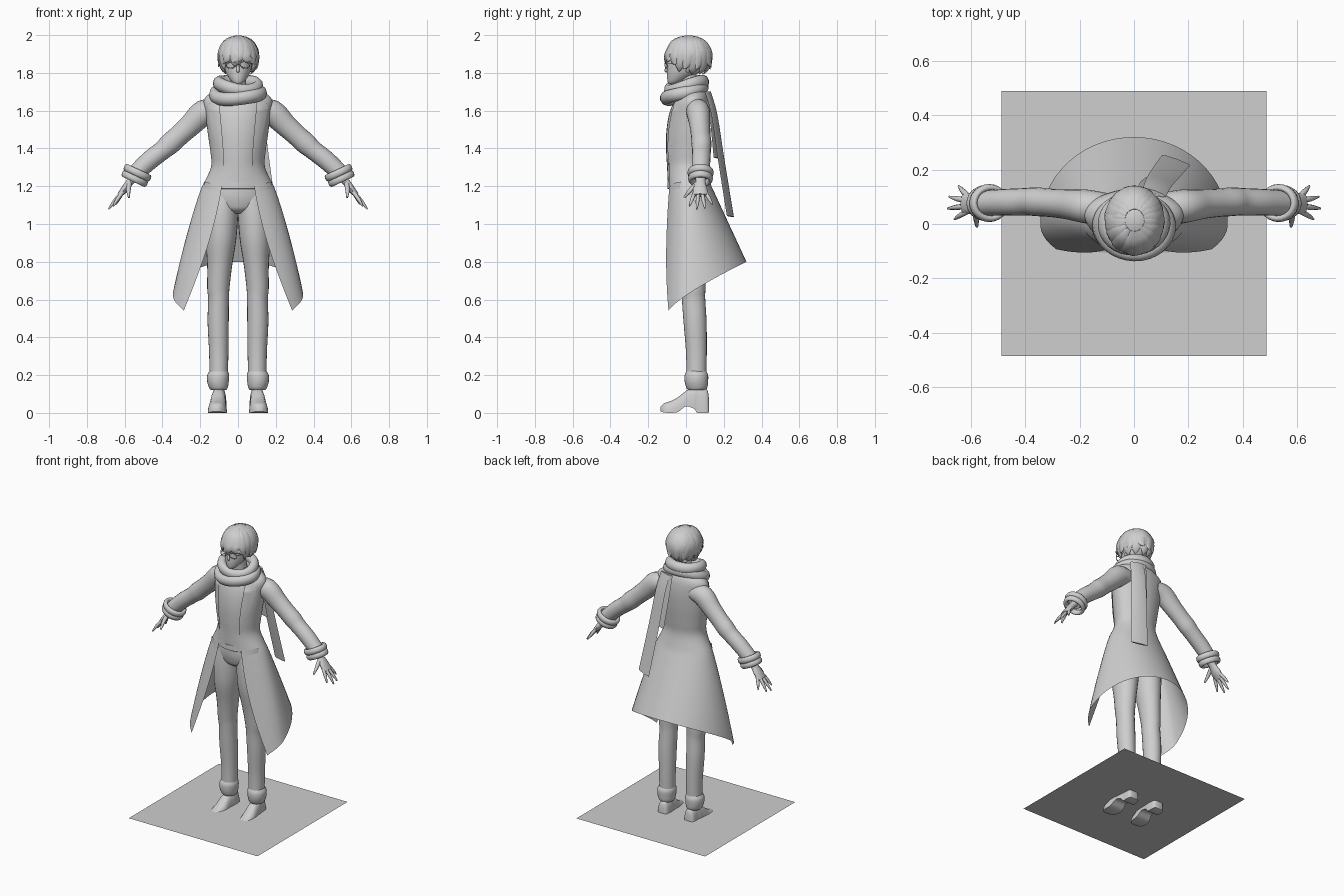
import bpy, bmesh, math, random
from mathutils import Vector, Matrix

if "Cube" in bpy.data.objects:
    bpy.data.objects.remove(bpy.data.objects["Cube"])

random.seed(4)
grey = bpy.data.materials.new("plain_grey")
grey.diffuse_color = (0.62, 0.62, 0.62, 1)
grey.use_nodes = True
grey.node_tree.nodes["Principled BSDF"].inputs["Base Color"].default_value = grey.diffuse_color


def finish(name, bm, angle=50):
    """Turn a bmesh into a smooth shaded object."""
    bmesh.ops.remove_doubles(bm, verts=bm.verts, dist=0.0002)
    bmesh.ops.recalc_face_normals(bm, faces=bm.faces)
    me = bpy.data.meshes.new(name)
    bm.to_mesh(me)
    bm.free()
    me.materials.append(grey)
    ob = bpy.data.objects.new(name, me)
    bpy.context.collection.objects.link(ob)
    bpy.ops.object.select_all(action='DESELECT')
    ob.select_set(True)
    bpy.context.view_layer.objects.active = ob
    bpy.ops.object.shade_smooth_by_angle(angle=math.radians(angle))
    return ob


def loft(name, rings, closed=True, caps=True, angle=50):
    """Skin a list of equal-length point rings."""
    bm = bmesh.new()
    vs = [[bm.verts.new(p) for p in r] for r in rings]
    n = len(rings[0])
    for a, b in zip(vs, vs[1:]):
        for i in range(n if closed else n - 1):
            j = (i + 1) % n
            bm.faces.new((a[i], a[j], b[j], b[i]))
    if closed and caps:
        bm.faces.new(vs[0])
        bm.faces.new(vs[-1])
    return finish(name, bm, angle)


def spline(rows, k=4):
    """Catmull-Rom refinement of tuples."""
    out = []
    for i in range(len(rows) - 1):
        p0, p1, p2, p3 = (rows[max(0, i - 1)], rows[i], rows[i + 1], rows[min(len(rows) - 1, i + 2)])
        for s in range(k):
            t = s / k
            out.append(tuple(0.5 * (2 * b + (c - a) * t + (2 * a - 5 * b + 4 * c - d) * t * t
                                    + (3 * b - a - 3 * c + d) * t ** 3)
                             for a, b, c, d in zip(p0, p1, p2, p3)))
    return out + [tuple(rows[-1])]


def stack(name, rows, n=24, k=4, side=1):
    """Vertical body from rows of z, cx, cy, rx, ry."""
    return loft(name, [[(side * (cx + rx * math.sin(2 * math.pi * i / n)),
                         cy - ry * math.cos(2 * math.pi * i / n), z) for i in range(n)]
                       for z, cx, cy, rx, ry in spline(rows, k)])


def tube(name, rows, ref=(0, 1, 0), n=14, k=4, side=1):
    """Tube along rows of x, y, z, width (along ref), thickness."""
    rows = spline(rows, k)
    pts = [Vector(r[:3]) for r in rows]
    rings = []
    for i, r in enumerate(rows):
        d = (pts[min(i + 1, len(pts) - 1)] - pts[max(i - 1, 0)]).normalized()
        u = Vector(ref)
        u = (u - d * u.dot(d)).normalized()
        v = d.cross(u)
        ring = [pts[i] + u * math.cos(2 * math.pi * j / n) * r[3] + v * math.sin(2 * math.pi * j / n) * r[4]
                for j in range(n)]
        rings.append([(side * p.x, p.y, p.z) for p in ring])
    return loft(name, rings)


def ring(name, c, axis, rx, ry, minor_r, minor_z, n=32, m=10, wave=0):
    """Elliptical torus about an axis."""
    q = Vector((0, 0, 1)).rotation_difference(Vector(axis)).to_matrix()
    rings = []
    for i in range(n + 1):
        a = 2 * math.pi * i / n
        rings.append([Vector(c) + q @ Vector((
            (rx + minor_r * math.cos(b)) * math.sin(a), -(ry + minor_r * math.cos(b)) * math.cos(a),
            minor_z * math.sin(b) + wave * math.sin(a * 2 + 0.6)))
            for b in (2 * math.pi * j / m for j in range(m))])
    return loft(name, rings, caps=False)


# ground plate
bm = bmesh.new()
bmesh.ops.create_grid(bm, x_segments=1, y_segments=1, size=0.487)
bmesh.ops.translate(bm, verts=bm.verts, vec=(0, 0.002, 0.055))
finish("ground_plate", bm)

# coat upper rows: z, rx, front ry, back ry, cy, half opening
COAT = spline([(1.72, .07, .05, .06, .04, .055), (1.69, .15, .07, .075, .04, .095),
               (1.65, .182, .10, .09, .035, .10), (1.58, .172, .125, .10, .03, .095),
               (1.48, .16, .135, .10, .025, .085), (1.38, .146, .13, .095, .02, .078),
               (1.30, .143, .12, .095, .015, .074), (1.20, .19, .115, .12, .015, .085)], 4)


def oval(a, rx, rf, rb, cy):
    c = math.cos(a)
    return rx * math.sin(a), cy - (rf if c > 0 else rb) * c


def lerp(a, b, t):
    return a + (b - a) * t


def hem_z(y):
    return 0.54 + 0.26 * (max(0, y + 0.093) / 0.413) ** 0.78


N = 40
A1, A2 = math.asin(.085 / .19), 0.98
coat = []
for z, rx, rf, rb, cy, g in COAT:
    a0 = math.asin(min(0.95, g / rx))
    coat.append([(*oval(lerp(a0, 2 * math.pi - a0, i / N), rx, rf, rb, cy), z) for i in range(N + 1)])
for k in range(1, 17):
    t = k / 16
    a0 = lerp(A1, A2, t ** 1.5)
    row = []
    for i in range(N + 1):
        a = lerp(a0, 2 * math.pi - a0, i / N)
        x, y = oval(a, lerp(.19, .345, t ** .9), lerp(.115, .166, t), lerp(.12, .32, t), lerp(.015, 0, t))
        hy = oval(lerp(A2, 2 * math.pi - A2, i / N), .345, .166, .32, 0)[1]
        row.append((x, y, lerp(1.2, hem_z(hy), t)))
    coat.append(row)
loft("long_coat", coat, closed=False)

# vest under the coat
loft("vest", [[(*oval(2 * math.pi * i / 32, rx * .94, rf * .96, rb * .93, cy), z) for i in range(32)]
              for z, rx, rf, rb, cy, g in COAT])


def coat_front(x, z):
    """Front surface of the coat."""
    r = min(COAT, key=lambda q: abs(q[0] - z))
    return r[4] - r[2] * math.sqrt(max(0.02, 1 - (x / r[1]) ** 2))


for s in (1, -1):
    # lapels: z, inner x, outer x
    rows = [(1.675, .092, .125), (1.64, .096, .15), (1.61, .097, .158), (1.605, .096, .13), (1.595, .095, .155),
            (1.52, .088, .14), (1.42, .079, .112), (1.31, .073, .08)]
    loft("lapel", [[(s * x, coat_front(x, z) - .006, z) for x in (lerp(a, b, i / 4) for i in range(5))]
                   for z, a, b in rows], closed=False)
    # pocket flaps
    loft("pocket_flap", [[(s * x, coat_front(x, 1.2) - d, z + (x - .1) * .25) for x in (.11, .13, .15, .165, .177)]
                         for z, d in ((1.205, .002), (1.17, .006))], closed=False)
    # sleeve
    tube("sleeve", [(.11, .055, 1.60, .06, .055), (.18, .065, 1.59, .062, .068), (.25, .073, 1.525, .055, .060),
                    (.31, .078, 1.47, .052, .056), (.36, .082, 1.425, .053, .057), (.40, .082, 1.39, .050, .051),
                    (.47, .08, 1.335, .049, .05), (.545, .077, 1.265, .047, .046)], n=20, side=s)
    # rolled cuff
    ax = Vector((.42, 0, -.9)).normalized()
    for d, r in ((-.018, .06), (.016, .056)):
        c = Vector((.54, .077, 1.255)) + ax * d
        ring("rolled_cuff", (s * c.x, c.y, c.z), (s * ax.x, 0, ax.z), r + .005, r - .003, .013, .02, n=24)
    # hand
    tube("palm", [(.53, .077, 1.27, .028, .024), (.57, .077, 1.225, .026, .02), (.60, .075, 1.185, .038, .019),
                  (.628, .075, 1.152, .036, .013)], n=12, side=s)
    for y0, y1, x1, z1 in ((.047, .018, .66, 1.095), (.066, .057, .685, 1.078),
                           (.085, .10, .68, 1.083), (.102, .14, .645, 1.105)):
        tube("finger", [(.61, y0, 1.17, .010, .010), (lerp(.61, x1, .55), lerp(y0, y1, .5), lerp(1.17, z1, .5), .010, .010),
                        (x1, y1, z1, .004, .004)], n=8, side=s)
    tube("thumb", [(.575, .06, 1.215, .013, .013), (.58, .025, 1.18, .012, .012), (.578, -.01, 1.14, .005, .005)],
         ref=(1, 0, 0), n=8, side=s)
    # trouser leg and turned-up hem
    stack("trouser_leg", [(1.16, .07, .018, .075, .09), (1.05, .084, .02, .085, .1), (.92, .09, .02, .081, .095),
                          (.78, .097, .03, .066, .078), (.66, .104, .037, .059, .066), (.60, .103, .04, .055, .062),
                          (.48, .105, .048, .056, .061), (.32, .102, .055, .051, .055), (.19, .102, .055, .049, .053)], side=s)
    stack("trouser_cuff", [(.225, .102, .055, .046, .05), (.20, .105, .055, .058, .062), (.165, .106, .055, .057, .062),
                           (.135, .104, .057, .05, .056), (.122, .104, .057, .042, .046)], k=4, side=s)
    # shoe: y, cx, half width, bottom, top
    shoe = spline([(.122, .10, .025, .004, .07), (.11, .10, .038, 0, .13), (.06, .10, .041, 0, .145),
                   (.045, .102, .041, .02, .14), (.0, .105, .042, .035, .118), (-.04, .107, .048, .006, .086),
                   (-.08, .11, .05, 0, .064), (-.115, .112, .04, .002, .052), (-.135, .113, .018, .008, .032)], 3)
    loft("shoe", [[(s * (cx + w * math.copysign(abs(math.cos(a)) ** .6, math.cos(a))), y,
                    lerp(b, t, math.sin(a))) for a in (math.pi * j / 9 for j in range(10))]
                  for y, cx, w, b, t in shoe], angle=40)

# hips and belt
stack("trouser_hips", [(1.22, 0, .015, .13, .105), (1.15, 0, .015, .15, .105), (1.10, 0, .018, .14, .098),
                       (1.075, 0, .02, .10, .088), (1.055, 0, .02, .03, .06)], n=32)
stack("belt", [(1.225, 0, .015, .14, .108), (1.222, 0, .015, .145, .113), (1.188, 0, .015, .15, .114),
               (1.184, 0, .015, .145, .108)], n=32, k=1)

# scarf wraps and hanging tails
ring("scarf_lower_wrap", (0, -.008, 1.692), (-.04, -.32, 1), .122, .102, .032, .036, wave=.006)
ring("scarf_upper_wrap", (0, .002, 1.735), (.08, -.26, 1), .104, .092, .03, .036, wave=-.006)
for name, rows in (("long_scarf_tail", [(.075, .115, 1.70, .045, .008), (.09, .15, 1.58, .048, .007),
                                        (.115, .185, 1.35, .052, .006), (.155, .235, 1.04, .055, .005)]),
                   ("short_scarf_tail", [(.05, .115, 1.70, .04, .008), (.06, .14, 1.55, .04, .006),
                                         (.085, .16, 1.35, .04, .005)])):
    tube(name, rows, ref=(1, -.35, 0), n=8)

# neck, head, ears, nose
stack("neck", [(1.66, 0, .03, .05, .05), (1.75, 0, .015, .043, .043), (1.82, 0, .01, .043, .048)])
stack("head", [(1.738, 0, -.072, .012, .014), (1.75, 0, -.062, .03, .034), (1.775, 0, -.038, .05, .062),
               (1.81, 0, -.012, .068, .088), (1.86, 0, .005, .077, .103), (1.92, 0, .012, .075, .1),
               (1.965, 0, .015, .045, .06)], n=28)
tube("nose", [(0, -.094, 1.85, .006, .006), (0, -.106, 1.813, .009, .008), (0, -.098, 1.804, .006, .003)],
     ref=(1, 0, 0), n=8)
for s in (1, -1):
    tube("ear", [(.072, .01, 1.86, .014, .008), (.082, .015, 1.835, .016, .009), (.072, .008, 1.805, .008, .006)], side=s, n=8)
    # spectacles
    ring("lens_frame", (s * .036, -.105, 1.842), (s * .25, -1, 0), .026, .017, .0025, .0025, n=20, m=6)
    tube("spectacle_arm", [(.062, -.098, 1.848, .002, .002), (.082, -.05, 1.85, .002, .002), (.085, .015, 1.85, .002, .002)],
         ref=(0, 0, 1), n=6, side=s)
tube("spectacle_bridge", [(-.012, -.112, 1.845, .002, .002), (.012, -.112, 1.845, .002, .002)], ref=(0, 0, 1), n=6, k=1)

# hair cap, open over the face
HC = Vector((.002, .014, 1.888))


def scalp(a, e, f=1.0):
    return HC + Vector((.101 * math.sin(a) * math.cos(e) * f, -.118 * math.cos(a) * math.cos(e) * f, .108 * math.sin(e)))


bm = bmesh.new()
bmesh.ops.create_uvsphere(bm, u_segments=32, v_segments=20, radius=1)
bmesh.ops.transform(bm, verts=bm.verts, matrix=Matrix.Translation(HC) @ Matrix.Diagonal((.101, .117, .111, 1)))
cut = [v for v in bm.verts if v.co.z < 1.81 or (v.co.y < -.03 and v.co.z < 1.92)]
bmesh.ops.delete(bm, geom=cut, context='VERTS')
finish("hair_cap", bm)

# hair locks: angle from front in degrees, tip elevation, flare, width, sideways swing
LOCKS = [(-78, -56, 1.3, .03, .2), (-58, -40, 1.25, .03, .15), (-36, -16, 1.12, .03, -.2), (-12, -34, 1.08, .026, .1),
         (2, -14, 1.12, .03, -.35), (24, -10, 1.14, .034, .35), (46, -24, 1.16, .03, .2), (66, -50, 1.25, .03, -.15)]
for i, d in enumerate(range(88, 280, 17)):
    LOCKS.append((d, -62, 1.4, .036, random.uniform(-.2, .2)) if i % 2 else
                 (d, -36 + random.uniform(-6, 4), 1.28, .032, random.uniform(-.25, .25)))
for deg, tip, flare, w, swing in LOCKS:
    a, e = math.radians(deg), math.radians(tip)
    pts = [scalp(a, 1.2, .9), scalp(a, .75, .97), scalp(a, .15, .99), scalp(a + swing * .35, e * .55, 1.03),
           scalp(a + swing, e, flare)]
    wd = (.012, w, w * 1.1, w * .75, .001)
    tube("hair_lock", [(*p, q, min(.011, q * .5)) for p, q in zip(pts, wd)],
         ref=(math.cos(a), math.sin(a), 0), n=8, k=3)
